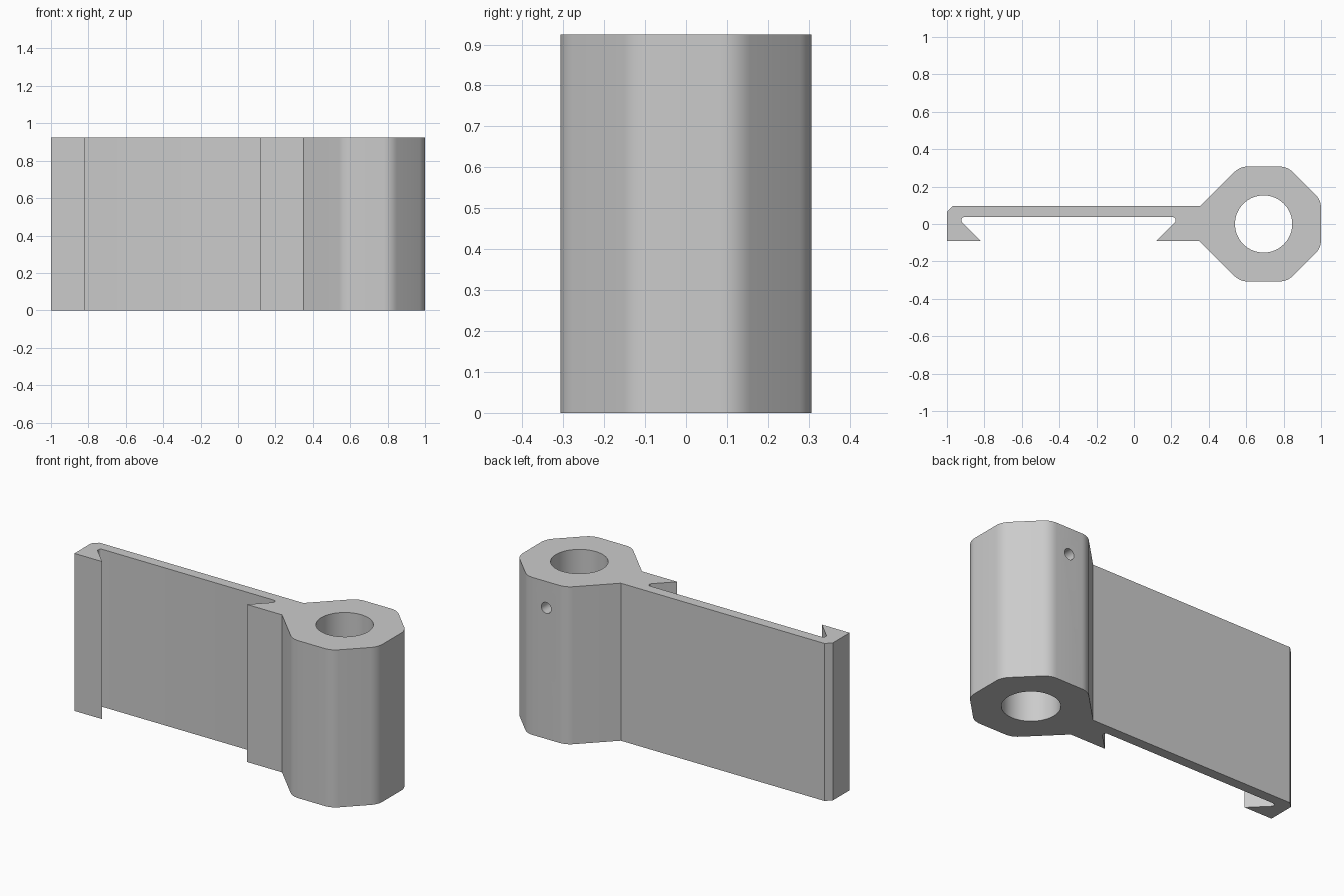
import bpy, bmesh, math
from mathutils import Vector, Matrix

old = bpy.data.objects.get("Cube")
if old:
    bpy.data.objects.remove(old, do_unlink=True)

HEIGHT = 0.925
HUB_X, HUB_R, FLAT = 0.693, 0.307, 0.127
ARM_BACK, ARM_FRONT = 0.097, -0.09

grey = bpy.data.materials.new("plain_grey")
grey.use_nodes = True
colour = (0.6, 0.6, 0.6, 1)
grey.diffuse_color = colour
grey.node_tree.nodes["Principled BSDF"].inputs["Base Color"].default_value = colour


def round_corner(prev, here, nxt, radius, steps=6):
    """Points of an arc that replaces one corner of an outline."""
    a, b = (prev - here).normalized(), (nxt - here).normalized()
    half = a.angle(b) / 2
    centre = here + (a + b).normalized() * radius / math.sin(half)
    start = here + a * radius / math.tan(half) - centre
    end = here + b * radius / math.tan(half) - centre
    sweep = start.angle_signed(end)
    return [centre + Matrix.Rotation(-sweep * i / steps, 2) @ start
            for i in range(steps + 1)]


def extrude_outline(name, corners):
    """Extrude (x, y, corner radius) points to the full height."""
    pts = [Vector(c[:2]) for c in corners]
    outline = []
    for i, (x, y, r) in enumerate(corners):
        if r:
            outline += round_corner(pts[i - 1], pts[i], pts[(i + 1) % len(pts)], r)
        else:
            outline.append(pts[i])
    bm = bmesh.new()
    face = bm.faces.new([bm.verts.new((p.x, p.y, 0)) for p in outline])
    top = bmesh.ops.extrude_face_region(bm, geom=[face])["geom"]
    bmesh.ops.translate(bm, vec=(0, 0, HEIGHT),
                        verts=[v for v in top if isinstance(v, bmesh.types.BMVert)])
    bmesh.ops.recalc_face_normals(bm, faces=bm.faces[:])
    mesh = bpy.data.meshes.new(name)
    bm.to_mesh(mesh)
    bm.free()
    mesh.materials.append(grey)
    obj = bpy.data.objects.new(name, mesh)
    bpy.context.collection.objects.link(obj)
    return obj


def drill(obj, radius, depth, location, rotation=(0, 0, 0)):
    """Cut a round hole and remove the cutter."""
    bpy.ops.mesh.primitive_cylinder_add(vertices=64, radius=radius, depth=depth,
                                        location=location, rotation=rotation)
    cutter = bpy.context.object
    cutter.hide_render = True
    cutter.data.materials.append(grey)
    bpy.ops.object.select_all(action="DESELECT")
    bpy.context.view_layer.objects.active = obj
    mod = obj.modifiers.new("hole", "BOOLEAN")
    mod.object, mod.operation, mod.solver = cutter, "DIFFERENCE", "EXACT"
    bpy.ops.object.modifier_apply(modifier=mod.name)
    bpy.data.objects.remove(cutter, do_unlink=True)


# Where the arm meets the slanted sides of the hub
reach = HUB_R + FLAT
back_joint = HUB_X - reach + ARM_BACK
front_joint = HUB_X - reach - ARM_FRONT

# Octagonal hub with softened corners, then the arm with its dovetail channel
corners = [
    (front_joint, ARM_FRONT, 0),
    (HUB_X - FLAT, -HUB_R, 0.1), (HUB_X + FLAT, -HUB_R, 0.1),
    (HUB_X + HUB_R, -FLAT, 0.1), (HUB_X + HUB_R, FLAT, 0.1),
    (HUB_X + FLAT, HUB_R, 0.1), (HUB_X - FLAT, HUB_R, 0.1),
    (back_joint, ARM_BACK, 0),
    (-0.968, ARM_BACK, 0), (-1, 0.065, 0), (-1, ARM_FRONT, 0),
    (-0.82, ARM_FRONT, 0), (-0.922, 0.012, 0.012), (-0.922, 0.037, 0.015),
    (0.222, 0.037, 0.015), (0.222, 0.012, 0.012), (0.12, ARM_FRONT, 0),
]
bracket = extrude_outline("hub_and_slide_arm", corners)

# Main bore, and the small set screw hole in the back of the hub
drill(bracket, 0.153, 2, (HUB_X, 0, HEIGHT / 2))
drill(bracket, 0.032, 0.3, (HUB_X, 0.25, 0.77), (math.pi / 2, 0, 0))

bracket.select_set(True)
bpy.context.view_layer.objects.active = bracket
bpy.ops.object.shade_smooth_by_angle(angle=math.radians(30))
